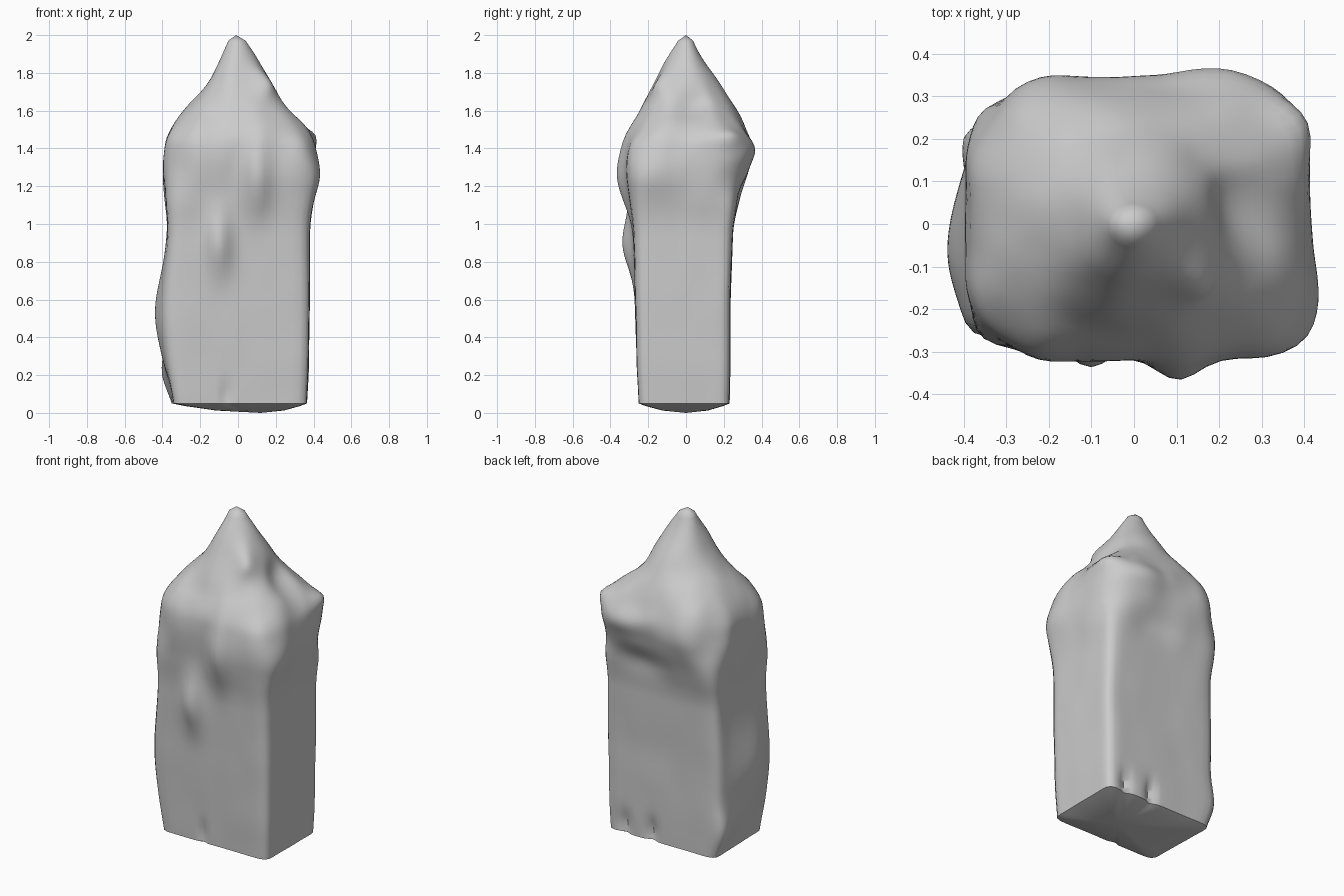
import bpy, bmesh, math
from mathutils import Vector, noise

default_cube = bpy.data.objects.get("Cube")
if default_cube:
    bpy.data.objects.remove(default_cube, do_unlink=True)

# One plain stone colour
stone = bpy.data.materials.new("grey_stone")
stone.use_nodes = True
stone_colour = (0.6, 0.6, 0.6, 1)
stone.diffuse_color = stone_colour
stone.node_tree.nodes["Principled BSDF"].inputs["Base Color"].default_value = stone_colour

# Silhouette levels: height, right, left, front, back, squareness
levels = [
    (.05, -.34, .365, -.25, .23, 14), (.25, -.365, .375, -.26, .235, 14),
    (.6, -.37, .38, -.27, .235, 14), (1, -.37, .38, -.28, .25, 11),
    (1.27, -.4, .42, -.32, .33, 7), (1.4, -.39, .41, -.32, .355, 5),
    (1.48, -.37, .39, -.31, .33, 4), (1.54, -.33, .33, -.27, .3, 3),
    (1.63, -.27, .25, -.23, .25, 2.2), (1.73, -.17, .2, -.18, .18, 2),
    (1.81, -.13, .14, -.14, .13, 2), (1.91, -.08, .08, -.08, .07, 2),
    (1.97, -.05, .04, -.04, .04, 2),
]

# Local bulges and hollows: centre, push, reach
bumps = [
    ((-.37, -.05, .52), (-.07, 0, 0), (.15, .2, .28)),    # right side swelling
    ((-.37, .2, .2), (-.04, 0, 0), (.15, .13, .13)),      # low swelling at the back
    ((-.1, -.27, .9), (0, -.06, 0), (.07, .15, .17)),     # front lump
    ((.1, -.32, 1.24), (0, -.05, 0), (.07, .15, .2)),     # front ridge
    ((.18, .36, 1.4), (0, .025, 0), (.15, .2, .07)),      # back shelf
    ((.1, .3, 1.15), (0, -.03, 0), (.17, .15, .09)),      # hollow under shelf
    ((.38, .28, 1.24), (-.03, -.03, 0), (.1, .1, .13)),   # worn upper corners
    ((-.36, .3, 1.33), (.025, -.03, 0), (.1, .1, .15)),
    ((-.36, -.3, 1.3), (.025, .025, 0), (.1, .1, .15)),
    ((.42, -.2, 1.25), (.02, 0, 0), (.1, .12, .12)),      # proud front corner
    ((.25, .22, .1), (0, -.03, 0), (.03, .1, .08)),       # back foot grooves
    ((.07, .22, .1), (0, -.03, 0), (.03, .1, .08)),
    ((-.06, -.25, .1), (0, .02, 0), (.02, .1, .08)),      # front foot groove
    ((.13, -.11, 1.72), (.03, -.03, 0), (.06, .06, .12)), # summit ridge
    ((.22, .05, 1.63), (-.03, 0, -.02), (.09, .08, .09)), # summit gully
    ((.37, .22, 1.46), (.03, .015, .02), (.08, .07, .05)), # rim knob
]


def level_at(height):
    """Blend the two silhouette levels around a height."""
    for low, high in zip(levels, levels[1:]):
        if height <= high[0]:
            t = (height - low[0]) / (high[0] - low[0])
            return [a + (b - a) * t for a, b in zip(low, high)]
    return levels[-1]


def section(height):
    """Average neighbouring levels so the sides flow smoothly."""
    spread = min(.06, (2 - height) * .25)
    nearby = [level_at(height + spread * k / 3) for k in range(-3, 4)]
    return [sum(values) / len(nearby) for values in zip(*nearby)]


def outline(angle, shape, height):
    """Point on a rounded rectangle, with uneven sides."""
    _, right, left, front, back, power = shape
    c, s = math.cos(angle), math.sin(angle)
    r = (abs(c) ** power + abs(s) ** power) ** (-1 / power)
    x = c * r * (left if c > 0 else -right)
    y = s * r * (back if s > 0 else -front)
    return Vector((x, y, height))


def weather(p):
    """Apply bulges, plus roughness that grows towards the crag."""
    moved = p.copy()
    for centre, push, reach in bumps:
        d = sum(((a - b) / w) ** 2 for a, b, w in zip(p, centre, reach))
        moved += Vector(push) * math.exp(-d)
    rough = min(max((p.z - 1) / .5, 0), 1) * min((2 - p.z) / .3, 1)
    wobble = noise.noise_vector(Vector((p.x * 7, p.y * 7, p.z * 4)))
    return moved + wobble * (.003 + .012 * rough)


# Stone body: stacked rings from the foot to the crag
sides, rows = 96, 90
bm = bmesh.new()
bottom, top = levels[0][0], levels[-1][0]
rings = []
for row in range(rows + 1):
    z = bottom + (top - bottom) * row / rows
    shape = section(z)
    rings.append([bm.verts.new(weather(outline(math.tau * i / sides, shape, z)))
                  for i in range(sides)])
for vert in rings[0]:
    vert.co.z = bottom

# Shallow domed underside
foot_point = Vector((.12, 0, 0))
rim = [v.co.copy() for v in rings[0]]
for reach in (.85, .5):
    ring = []
    for edge in rim:
        p = foot_point.lerp(edge, reach)
        p.z = bottom * reach ** 2
        ring.append(bm.verts.new(p))
    rings.insert(0, ring)

summit = bm.verts.new((-.01, 0, 2))
foot = bm.verts.new(foot_point)
for i in range(sides):
    j = (i + 1) % sides
    for low, high in zip(rings, rings[1:]):
        bm.faces.new((low[i], low[j], high[j], high[i]))
    bm.faces.new((rings[-1][i], rings[-1][j], summit))
    bm.faces.new((rings[0][j], rings[0][i], foot))

mesh = bpy.data.meshes.new("stone_pillar")
bm.to_mesh(mesh)
bm.free()
mesh.materials.append(stone)
pillar = bpy.data.objects.new("stone_pillar", mesh)
bpy.context.collection.objects.link(pillar)

bpy.ops.object.select_all(action='DESELECT')
pillar.select_set(True)
bpy.context.view_layer.objects.active = pillar
bpy.ops.object.shade_smooth_by_angle(angle=math.radians(50))
